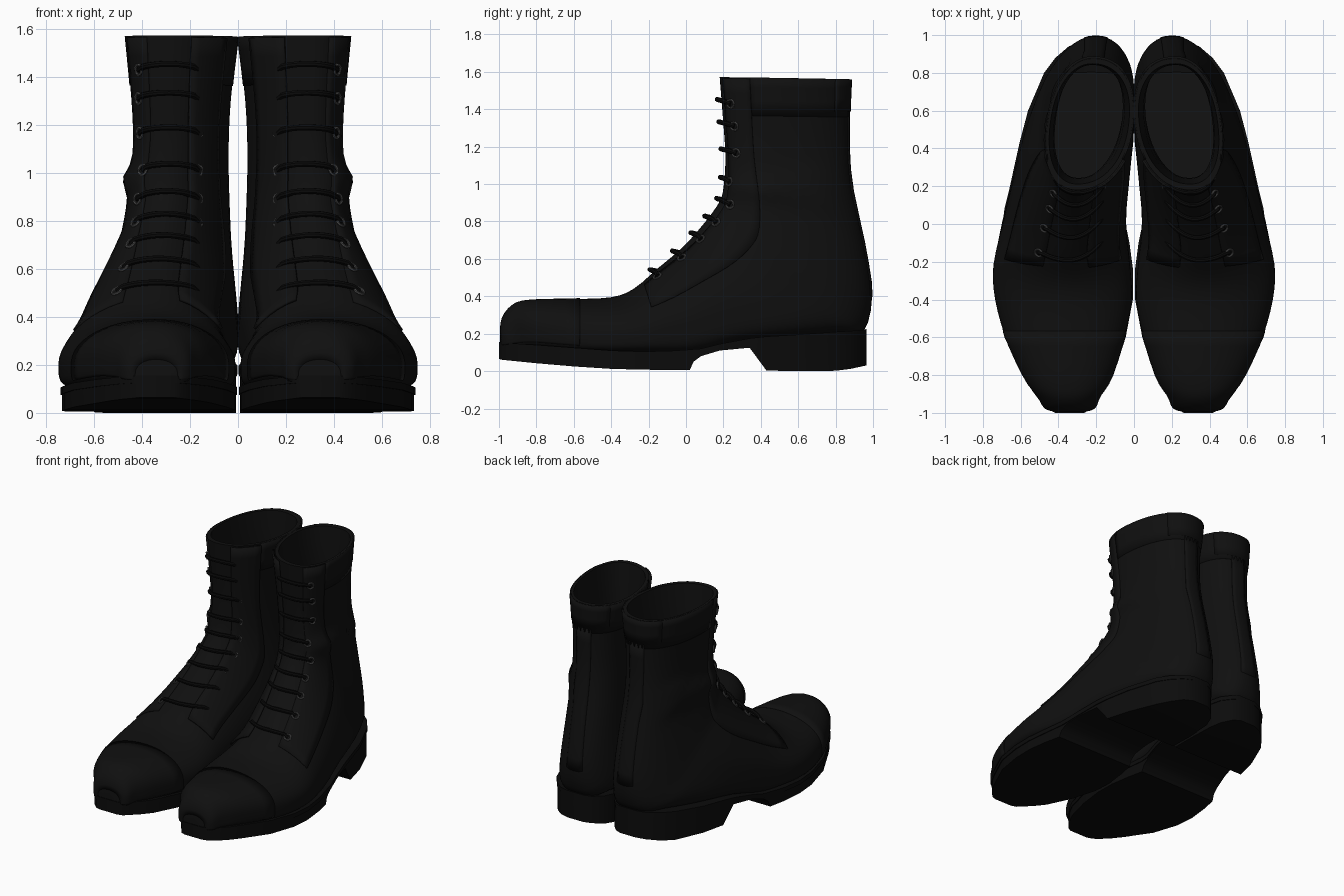
import bpy, bmesh, math
from mathutils import Vector
from mathutils.bvhtree import BVHTree

if "Cube" in bpy.data.objects:
    bpy.data.objects.remove(bpy.data.objects["Cube"])


def material(name, v):
    m = bpy.data.materials.new(name)
    m.diffuse_color = (v, v, v, 1)
    m.use_nodes = True
    m.node_tree.nodes["Principled BSDF"].inputs["Base Color"].default_value = m.diffuse_color
    return m


LEATHER = material("black leather", 0.005)
RUBBER = material("sole black", 0.0035)
LACE = material("lace black", 0.003)
METAL = material("eyelet grey", 0.07)

# Upper sections swing from upright at the toe to level at the shaft:
# front y, z, back y, z, inner x, outer x, front roundness, back squareness
SECTIONS = [
    (-.995, .20, -.995, .13, .27, .41, 2.2, 5), (-.985, .28, -.97, .12, .21, .47, 2.2, 5),
    (-.93, .35, -.90, .12, .18, .51, 2.2, 5), (-.84, .378, -.80, .12, .12, .58, 2.2, 5),
    (-.60, .385, -.60, .10, .05, .68, 2.1, 5), (-.40, .395, -.40, .09, .012, .735, 2.0, 5),
    (-.28, .44, -.20, .09, .02, .745, 1.85, 5), (-.15, .55, .05, .09, .045, .70, 1.75, 5),
    (-.02, .66, .30, .15, .03, .65, 1.75, 5), (.08, .77, .60, .18, .01, .59, 1.8, 4.5),
    (.15, .86, .83, .20, .01, .53, 1.9, 3.6), (.19, .93, .95, .215, .015, .49, 2.0, 2.8),
    (.205, 1.02, .995, .40, .03, .46, 2.1, 2.3), (.21, 1.10, .96, .66, .04, .44, 2.2, 2.2),
    (.21, 1.18, .885, 1.02, .045, .43, 2.2, 2.2), (.20, 1.32, .872, 1.30, .035, .438, 2.2, 2.2),
    (.18, 1.572, .88, 1.56, .005, .462, 2.2, 2.2)]
LAST = len(SECTIONS) - 1

# Sole slices: y, inner x, outer x, bottom z, top z
SOLE = [
    (-1, .27, .41, .065, .155), (-.98, .235, .45, .06, .153), (-.94, .205, .49, .056, .15),
    (-.88, .16, .535, .05, .145), (-.8, .115, .58, .042, .14), (-.6, .05, .68, .025, .125),
    (-.4, .012, .725, .012, .11), (-.25, .01, .733, .008, .105), (-.1, .03, .715, .006, .107),
    (.02, .055, .69, .005, .115), (.04, .056, .685, .05, .117), (.08, .055, .68, .08, .12),
    (.18, .04, .655, .11, .145), (.34, .02, .62, .125, .175), (.43, .01, .60, .003, .185),
    (.6, .008, .555, 0, .195), (.8, .018, .47, .002, .21), (.88, .045, .41, .012, .215),
    (.94, .10, .34, .025, .22), (.965, .15, .27, .03, .225)]


def spine(y):
    pts = [(-1.1, .34), (-.2, .35), (.2, .30), (1.1, .19)]
    for (a, p), (b, q) in zip(pts, pts[1:]):
        if y <= b:
            return p + (q - p) * (y - a) / (b - a)
    return .19


def section(s):
    i = min(int(s), LAST - 1)
    t = s - i
    a, b, c, d = (SECTIONS[max(0, min(LAST, i + k))] for k in (-1, 0, 1, 2))
    return [q + .5 * t * (r - p + t * (2 * p - 5 * q + 4 * r - w + t * (3 * (q - r) + w - p)))
            for p, q, r, w in zip(a, b, c, d)]


def surf(s, phi, off=0, k=1):
    """Point on the upper; phi = 0 is the front/top line, pi the back/bottom."""
    fy, fz, by, bz, xi, xo, n1, n2 = section(s)
    um = .5 + .05 * (n2 - 2.2)
    c, sn = math.cos(phi), math.sin(phi)
    n = n1 if c > 0 else n2
    cc, w = abs(c) ** (2 / n), abs(sn) ** (2 / n)
    u = um * (1 - cc) if c > 0 else um + (1 - um) * cc
    y, z = fy + (by - fy) * u, fz + (bz - fz) * u
    ym = fy + (by - fy) * um
    m = spine(ym)
    x = spine(y) + w * ((xo - m) if sn > 0 else (xi - m))
    if sn > 0:  # ankle crease
        x += .035 * w * math.exp(-((z - .97) / .05) ** 2)
    p, mid = Vector((x, y, z)), Vector((m, ym, fz + (bz - fz) * um))
    return mid + (p - mid) * k + (p - mid).normalized() * off


def finish(name, bm, mat, angle=40, thick=0):
    bmesh.ops.recalc_face_normals(bm, faces=bm.faces)
    me = bpy.data.meshes.new(name)
    bm.to_mesh(me)
    bm.free()
    me.materials.append(mat)
    ob = bpy.data.objects.new(name, me)
    bpy.context.collection.objects.link(ob)
    bpy.ops.object.select_all(action='DESELECT')
    ob.select_set(True)
    bpy.context.view_layer.objects.active = ob
    bpy.ops.object.shade_smooth_by_angle(angle=math.radians(angle))
    if thick:
        sol = ob.modifiers.new("thickness", 'SOLIDIFY')
        sol.thickness, sol.offset = thick, -1
    ob.modifiers.new("pair", 'MIRROR').use_mirror_merge = False
    return ob


def skin(bm, rings, around=True, along=False, caps=False):
    vs = [[bm.verts.new(p) for p in r] for r in rings]
    n = len(vs[0])
    pairs = list(zip(vs, vs[1:])) + ([(vs[-1], vs[0])] if along else [])
    for a, b in pairs:
        for j in range(n if around else n - 1):
            k = (j + 1) % n
            bm.faces.new((a[j], a[k], b[k], b[j]))
    if caps:
        bm.faces.new(vs[0])
        bm.faces.new(vs[-1])


def patch(name, s0, s1, p0, p1, off):
    """Raised leather panel following the upper."""
    ns, np_ = max(3, int((s1 - s0) * 3)), max(4, int((p1 - p0) * 8))
    bm = bmesh.new()
    skin(bm, [[surf(s0 + (s1 - s0) * i / ns, p0 + (p1 - p0) * j / np_, off)
               for j in range(np_ + 1)] for i in range(ns + 1)], around=False)
    bmesh.ops.remove_doubles(bm, verts=bm.verts, dist=1e-5)
    finish(name, bm, LEATHER, thick=off + .004)


def tube(bm, pts, r, closed=False, sides=8):
    rings, n = [], len(pts)
    for i, p in enumerate(pts):
        a = pts[(i - 1) % n] if closed else pts[max(i - 1, 0)]
        b = pts[(i + 1) % n] if closed else pts[min(i + 1, n - 1)]
        t = (b - a).normalized()
        e = t.cross(Vector((.12, .31, .94))).normalized()
        f = t.cross(e)
        rings.append([p + r * (e * math.cos(2 * math.pi * k / sides) + f * math.sin(2 * math.pi * k / sides))
                      for k in range(sides)])
    skin(bm, rings, along=closed, caps=not closed)


# Upper with open shaft and lining
SEG = 56
ring = lambda s, k=1: [surf(s, 2 * math.pi * j / SEG, 0, k) for j in range(SEG)]
rings = [ring(i / 3) for i in range(LAST * 3 + 1)]
rings += [ring(s, .91) for s in (16, 15.5, 15, 14, 13, 12, 11, 10)]
bm = bmesh.new()
skin(bm, rings, caps=True)
bmesh.ops.recalc_face_normals(bm, faces=bm.faces)
tree = BVHTree.FromBMesh(bm)
finish("boot_upper", bm, LEATHER)

# Leather panels
PI = math.pi
patch("toe_cap", .3, 4.15, -1.9, 1.9, .004)
patch("outer_lace_facing", 6.4, 15.95, .38, 1.05, .008)
patch("inner_lace_facing", 6.4, 15.95, -1.05, -.38, .008)
patch("shaft_collar", 15.2, 16, 1.05, 2 * PI - 1.05, .004)
patch("heel_pull_tab", 15.3, 16, PI - .75, PI + .75, .008)
patch("back_stay", 12, 15.3, PI - .25, PI + .25, .004)


# Sole with heel, and welt strip on top
def slab(name, lo, grow):
    bm = bmesh.new()
    skin(bm, [[(xi - grow, y, lo(zb, zt)), (xo + grow, y, lo(zb, zt)), (xo + grow, y, zt), (xi - grow, y, zt)]
              for y, xi, xo, zb, zt in SOLE], caps=True)
    finish(name, bm, RUBBER, 30)


slab("sole_and_heel", lambda zb, zt: zb, 0)
slab("welt", lambda zb, zt: zt - .03, .006)


# Laces and eyelets
def front_hit(x, z):
    hit, nor, *_ = tree.ray_cast(Vector((x, -3, z)), Vector((0, 1, 0)))
    if hit is None:
        hit, nor, *_ = tree.find_nearest(Vector((x, .25, z)))
    return hit, nor


laces, eyelets = bmesh.new(), bmesh.new()
ROWS = [(1.43, .405), (1.31, .405), (1.165, .40), (1.01, .39), (.89, .41),
        (.79, .42), (.70, .44), (.60, .47), (.50, .50)]
for z, xr in ROWS:
    path = []
    for i in range(13):
        t = i / 12
        bow = math.sin(PI * t) ** .5 if 0 < t < 1 else 0
        p, n = front_hit(.175 + (xr - .175) * t, z + .025 * bow)
        path.append(p + n * (.008 + .016 * bow))
    tube(laces, path, .013)
    for x in (.175, xr):
        p, n = front_hit(x, z)
        q = n.to_track_quat('Z', 'Y')
        tube(eyelets, [p + n * .012 + q @ Vector((.022 * math.cos(a * PI / 7), .022 * math.sin(a * PI / 7), 0))
                       for a in range(14)], .006, True, 6)
finish("laces", laces, LACE)
finish("eyelets", eyelets, METAL)
